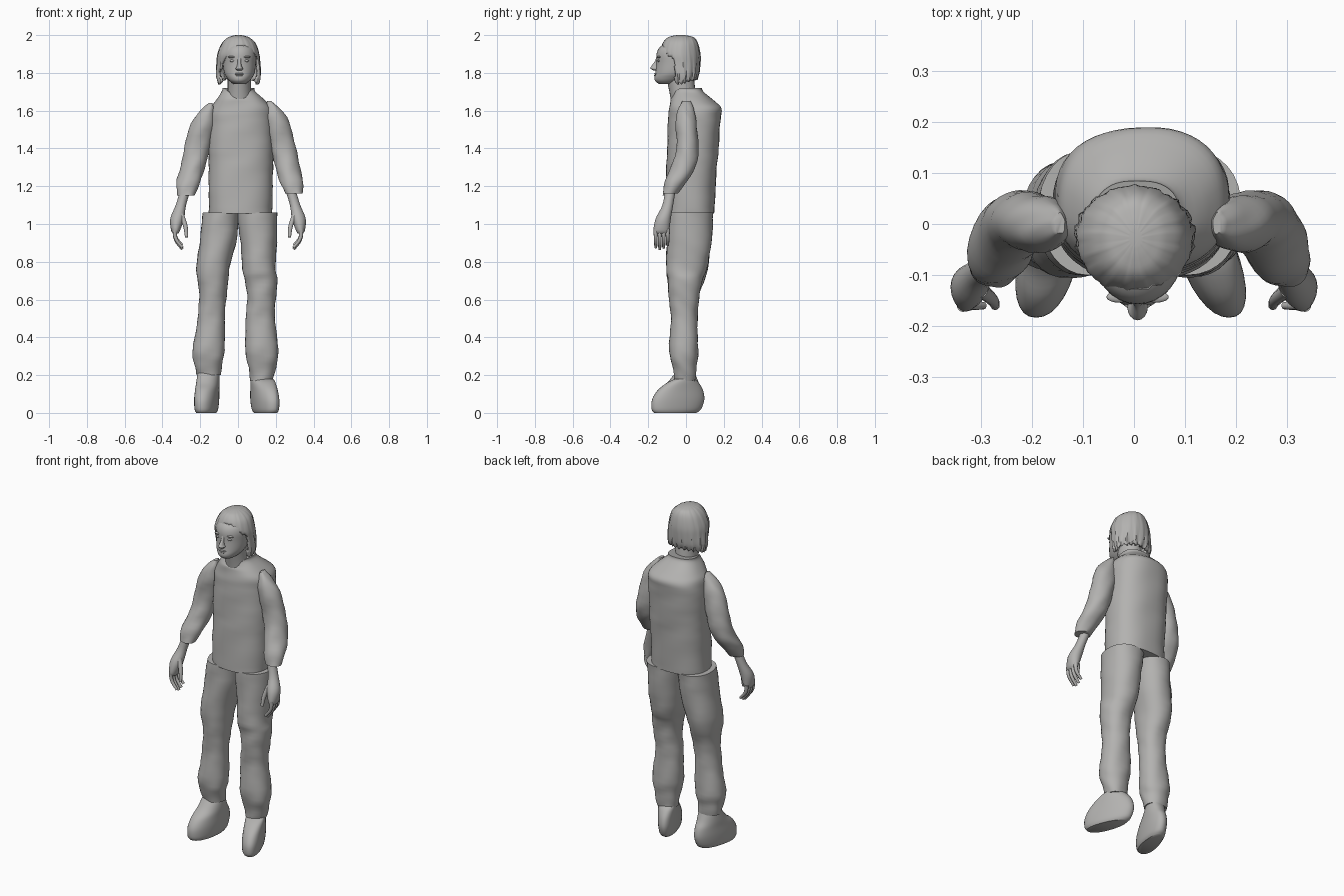
import bpy, bmesh, math
from mathutils import Vector

if "Cube" in bpy.data.objects:
    bpy.data.objects.remove(bpy.data.objects["Cube"])

GREY = (0.45, 0.445, 0.435, 1)
clay = bpy.data.materials.new("warm grey")
clay.use_nodes = True
clay.diffuse_color = GREY
clay.node_tree.nodes["Principled BSDF"].inputs["Base Color"].default_value = GREY


def finish(obj, angle=50):
    """Give an object its colour and smooth shading with sharp edges."""
    obj.data.materials.append(clay)
    bpy.ops.object.select_all(action='DESELECT')
    obj.select_set(True)
    bpy.context.view_layer.objects.active = obj
    bpy.ops.object.shade_smooth_by_angle(angle=math.radians(angle))
    return obj


def smooth_rows(rows, steps):
    """Catmull-Rom interpolation between rows of numbers."""
    rows = [Vector(r) for r in rows]
    result = []
    for i in range(len(rows) - 1):
        a, b, c, d = rows[max(i - 1, 0)], rows[i], rows[i + 1], rows[min(i + 2, len(rows) - 1)]
        for s in range(steps):
            t = s / steps
            p = b * 2 + (c - a) * t + (a * 2 - b * 5 + c * 4 - d) * t * t
            result.append((p + (b * 3 - a - c * 3 + d) * t ** 3) / 2)
    return result + [rows[-1]]


def loft(name, rows, power=2.0, sides=32, steps=4, warp=None, cut=None):
    """Skin level rings given as (z, x low, x high, y low, y high)."""
    bm = bmesh.new()
    rings = []
    for z, left, right, front, back in smooth_rows(rows, steps):
        ring = []
        for k in range(sides):
            a = math.tau * k / sides
            c, s = math.cos(a), math.sin(a)
            u = math.copysign(abs(c) ** (2 / power), c)
            v = math.copysign(abs(s) ** (2 / power), s)
            p = Vector(((left + right + u * (right - left)) / 2,
                        (front + back + v * (back - front)) / 2, z))
            ring.append(bm.verts.new(warp(p, a) if warp else p))
        rings.append(ring)
    for low, high in zip(rings, rings[1:]):
        for k in range(sides):
            n = (k + 1) % sides
            bm.faces.new((low[k], low[n], high[n], high[k]))
    bm.faces.new(rings[-1])
    if cut:
        doomed = [f for f in bm.faces if cut(f.calc_center_median())]
        bmesh.ops.delete(bm, geom=doomed, context='FACES')
    else:
        bm.faces.new(rings[0][::-1])
    bmesh.ops.recalc_face_normals(bm, faces=bm.faces)
    mesh = bpy.data.meshes.new(name)
    bm.to_mesh(mesh)
    bm.free()
    obj = bpy.data.objects.new(name, mesh)
    bpy.context.collection.objects.link(obj)
    return finish(obj)


def mirrored(rows, shift=0.0):
    return [(z, shift - right, shift - left, f, b) for z, left, right, f, b in rows]


def blob(name, location, size):
    bpy.ops.mesh.primitive_uv_sphere_add(segments=20, ring_count=12, radius=1, location=location)
    obj = bpy.context.object
    obj.name = name
    obj.scale = size
    return finish(obj)


def finger(name, path, radius):
    curve = bpy.data.curves.new(name, 'CURVE')
    curve.dimensions = '3D'
    curve.bevel_depth = radius
    curve.bevel_resolution = 3
    curve.use_fill_caps = True
    spline = curve.splines.new('BEZIER')
    spline.bezier_points.add(len(path) - 1)
    for i, (point, co) in enumerate(zip(spline.bezier_points, path)):
        point.co = co
        point.handle_left_type = point.handle_right_type = 'AUTO'
        point.radius = 1 - 0.4 * i / (len(path) - 1)
    obj = bpy.data.objects.new(name, curve)
    bpy.context.collection.objects.link(obj)
    bpy.ops.object.select_all(action='DESELECT')
    obj.select_set(True)
    bpy.context.view_layer.objects.active = obj
    bpy.ops.object.convert(target='MESH')
    finish(bpy.context.object)


def creases(p, a):
    """Faint cloth folds."""
    wave = math.sin(p.z * 47 + math.sin(a * 2) * 2) * math.sin(p.z * 19 + a)
    return p + Vector((math.cos(a), math.sin(a), 0)) * wave * 0.003


# Shirt body, with a neckline that dips at the front
def shirt_warp(p, a):
    p = creases(p, a)
    if p.z > 1.66:
        p.z -= (p.z - 1.66) * 0.8 * max(0, -math.sin(a)) ** 4
    return p

loft("shirt", [(1.055, -.155, .18, -.11, .15), (1.25, -.155, .185, -.105, .16),
               (1.4, -.157, .187, -.1, .172), (1.55, -.155, .185, -.095, .183),
               (1.61, -.145, .18, -.09, .188), (1.65, -.12, .148, -.085, .15),
               (1.7, -.085, .095, -.075, .095), (1.72, -.08, .09, -.07, .085)],
     power=2.4, sides=48, warp=shirt_warp)

# Sleeves
sleeve = [(1.64, -.155, -.135, -.02, .02), (1.6, -.2, -.125, -.04, .04),
          (1.53, -.25, -.12, -.055, .055), (1.4, -.285, -.15, -.05, .065),
          (1.3, -.305, -.175, -.075, .055), (1.22, -.325, -.2, -.11, .01),
          (1.15, -.322, -.23, -.125, -.045)]
loft("right_sleeve", sleeve, warp=creases)
loft("left_sleeve", [(r[0] + .012, *r[1:]) for r in mirrored(sleeve, .02)], warp=creases)

# Hands with curled fingers
palm = [(1.18, -.305, -.25, -.11, -.055), (1.1, -.33, -.275, -.125, -.068),
        (1.03, -.358, -.285, -.16, -.08), (.97, -.355, -.305, -.172, -.088),
        (.95, -.345, -.315, -.165, -.095)]
for side, name in ((1, "right"), (-1, "left")):
    loft(name + "_palm", palm if side > 0 else mirrored(palm), sides=20)
    for i, label in enumerate(("index", "middle", "ring", "little")):
        y = -.16 + i * .021
        drop = (.01, 0, .008, .022)[i]
        finger(f"{name}_{label}_finger",
               [(-.335 * side, y, .975), (-.33 * side, y, .92 + drop / 2),
                (-.295 * side, y, .865 + drop)], .0125)
    finger(name + "_thumb", [(-.3 * side, -.13, 1.05), (-.278 * side, -.148, .985),
                             (-.272 * side, -.16, .93)], .015)

# Trouser legs
loft("right_trouser_leg",
     [(1.06, -.185, .005, -.1, .145), (.93, -.2, -.005, -.1, .135),
      (.76, -.22, -.045, -.105, .115), (.62, -.205, -.06, -.09, .07),
      (.49, -.215, -.07, -.08, .06), (.33, -.24, -.07, -.09, .065),
      (.26, -.232, -.085, -.075, .055), (.2, -.22, -.092, -.06, .05)], power=2.2, warp=creases)
loft("left_trouser_leg",
     [(1.06, -.005, .21, -.1, .145), (.9, .012, .205, -.1, .135),
      (.76, .025, .2, -.105, .11), (.7, .035, .208, -.095, .085), (.6, .05, .2, -.09, .07),
      (.49, .04, .195, -.08, .06), (.33, .04, .215, -.09, .065),
      (.24, .055, .2, -.07, .055), (.17, .065, .182, -.06, .05)], power=2.2, warp=creases)

# Shoes, splayed outward towards the toe
for name, ankle, toe, top in (("right_shoe", -.155, -.185, .21), ("left_shoe", .125, .175, .18)):
    def splay(p, a, ankle=ankle, toe=toe):
        t = -p.y / .15
        p.x = p.x * (1 + .12 * t) + ankle + (toe - ankle) * t
        return p
    loft(name, [(0, -.045, .045, -.17, .055), (.02, -.053, .053, -.182, .08),
                (.07, -.057, .057, -.18, .097), (.12, -.057, .057, -.15, .09),
                (.16, -.058, .058, -.1, .068), (top, -.056, .056, -.058, .048)],
         power=2.2, warp=splay)

# Neck and head
loft("neck", [(1.62, -.065, .08, -.075, .06), (1.7, -.055, .07, -.088, .05),
              (1.8, -.055, .07, -.11, .04)], sides=24)
loft("head", [(1.742, -.025, .04, -.145, -.05), (1.757, -.045, .06, -.163, -.02),
              (1.775, -.06, .075, -.167, .01), (1.8, -.073, .088, -.162, .03),
              (1.85, -.08, .095, -.157, .05), (1.9, -.083, .097, -.156, .055),
              (1.935, -.07, .084, -.14, .04), (1.965, -.04, .05, -.1, .02)])

# Facial features
MID = .007
loft("nose", [(1.813, -.006, .02, -.172, -.14), (1.823, -.013, .027, -.188, -.14),
              (1.835, -.006, .02, -.184, -.14), (1.86, -.002, .016, -.166, -.14),
              (1.885, -.006, .02, -.156, -.14)], sides=16)
for side, name in ((-1, "right"), (1, "left")):
    blob(name + "_eye", (MID + side * .036, -.142, 1.864), (.014, .01, .007))
    blob(name + "_brow", (MID + side * .037, -.143, 1.884), (.024, .011, .006))
blob("upper_lip", (MID, -.157, 1.795), (.026, .012, .005))
blob("lower_lip", (MID, -.156, 1.786), (.021, .013, .005))


# Hair: a strand-ridged shell, open around the face
def strands(p, a):
    low = max(0, min(1, (1.9 - p.z) / .15))
    ridge = (math.sin(a * 17) + math.sin(a * 29 + p.z * 30)) * (.001 + .002 * low)
    p += Vector((math.cos(a), math.sin(a), 0)) * ridge
    p.z += low ** 3 * (.025 * max(0, math.sin(a)) + .008 * math.sin(a * 23))
    return p

hair = loft("hair", [(1.745, -.105, .112, -.1, .06), (1.79, -.116, .12, -.11, .07),
                     (1.85, -.113, .116, -.125, .075), (1.9, -.108, .112, -.14, .075),
                     (1.955, -.086, .094, -.124, .064), (1.985, -.058, .064, -.1, .045),
                     (1.996, -.03, .036, -.07, .015), (2.0, -.01, .016, -.045, -.01)],
            sides=72, warp=strands,
            cut=lambda c: c.y < -.06 and c.z < 1.94 - 9 * (c.x - .02) ** 2)
shell = hair.modifiers.new("thickness", 'SOLIDIFY')
shell.thickness = .014
shell.offset = -1
